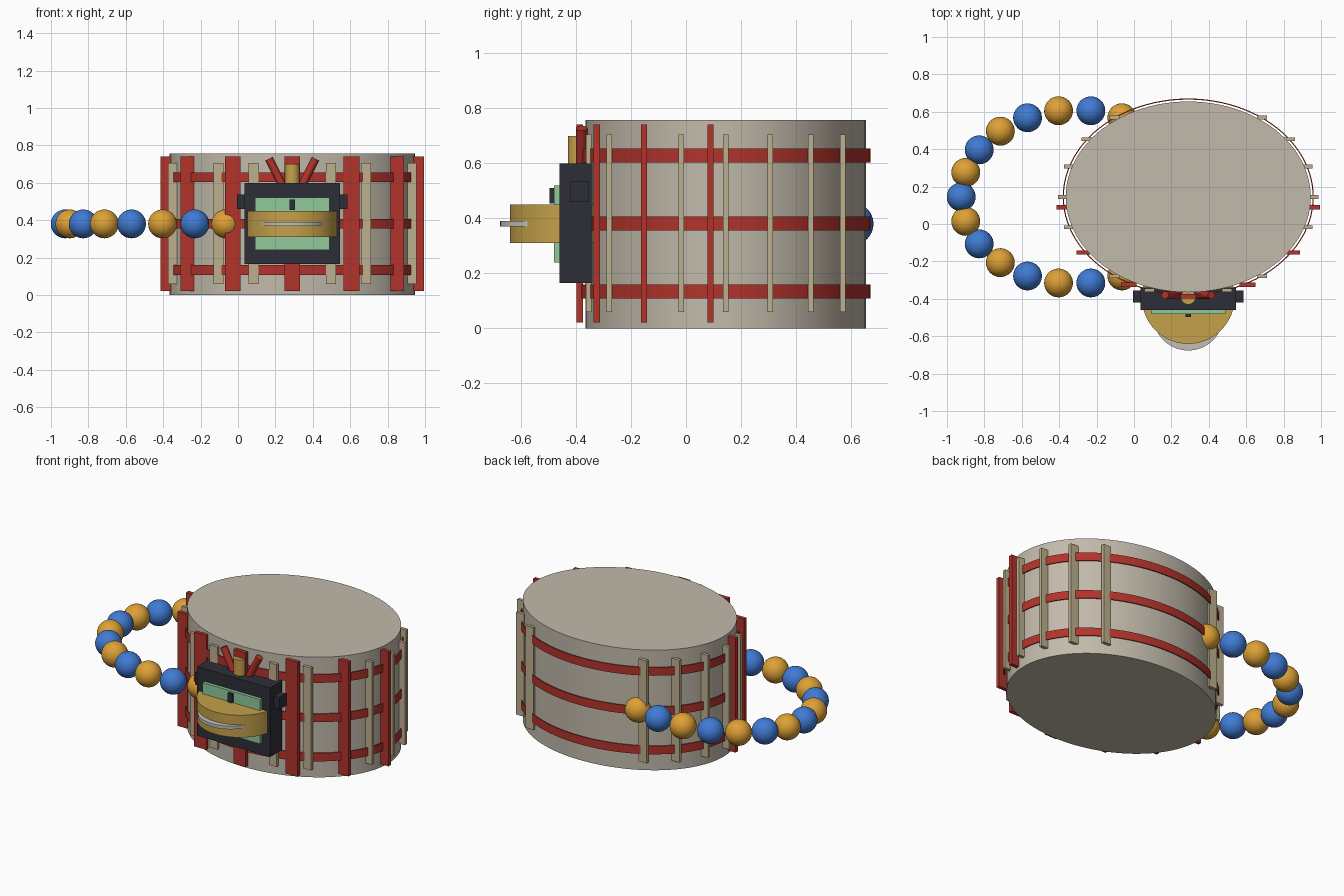
import bpy, bmesh
from math import cos, sin, radians, pi
from mathutils import Matrix, Vector

cube = bpy.data.objects.get("Cube")
if cube:
    bpy.data.objects.remove(cube, do_unlink=True)

CX, CY = 0.29, 0.145      # drum centre
RX, RY = 0.655, 0.51      # drum radii


def material(name, rgb):
    lin = [c / 12.92 if c <= 0.04 else ((c + 0.055) / 1.055) ** 2.4 for c in rgb]
    m = bpy.data.materials.new(name)
    m.use_nodes = True
    m.diffuse_color = (*lin, 1)
    m.node_tree.nodes["Principled BSDF"].inputs["Base Color"].default_value = (*lin, 1)
    return m


STONE = material("pale stone", (0.76, 0.73, 0.67))
RED = material("brick red", (0.70, 0.20, 0.17))
CREAM = material("cream", (0.74, 0.69, 0.56))
DARK = material("charcoal", (0.18, 0.18, 0.22))
GREEN = material("mint green", (0.57, 0.79, 0.61))
GOLD = material("old gold", (0.77, 0.63, 0.29))
SILVER = material("silver", (0.76, 0.75, 0.72))
AMBER = material("amber", (0.87, 0.63, 0.21))
BLUE = material("blue", (0.25, 0.48, 0.83))


def add(name, bm, mat, smooth=False):
    mesh = bpy.data.meshes.new(name)
    bmesh.ops.recalc_face_normals(bm, faces=bm.faces)
    bm.to_mesh(mesh)
    bm.free()
    ob = bpy.data.objects.new(name, mesh)
    bpy.context.collection.objects.link(ob)
    mesh.materials.append(mat)
    if smooth:
        bpy.ops.object.select_all(action="DESELECT")
        bpy.context.view_layer.objects.active = ob
        ob.select_set(True)
        bpy.ops.object.shade_smooth_by_angle(angle=radians(40))
    return ob


def box(name, centre, size, mat):
    bm = bmesh.new()
    bmesh.ops.create_cube(bm, size=1)
    bmesh.ops.transform(bm, verts=bm.verts,
                        matrix=Matrix.Translation(centre) @ Matrix.Diagonal((*size, 1)))
    return add(name, bm, mat)


def cylinder(name, x, y, z0, z1, rx, ry, mat, segments=64):
    bm = bmesh.new()
    bmesh.ops.create_cone(bm, cap_ends=True, segments=segments, radius1=1, radius2=1, depth=1)
    bmesh.ops.transform(bm, verts=bm.verts,
                        matrix=Matrix.Translation((x, y, (z0 + z1) / 2))
                        @ Matrix.Diagonal((rx, ry, z1 - z0, 1)))
    return add(name, bm, mat, True)


def band(name, z0, z1):
    # Thin elliptical hoop standing just clear of the drum wall
    bm = bmesh.new()
    n = 96
    rings = []
    for i in range(n):
        a = 2 * pi * i / n
        rings.append([bm.verts.new((CX + (RX + o) * cos(a), CY + (RY + o) * sin(a), z))
                      for o, z in ((0.01, z0), (0.016, z0), (0.016, z1), (0.01, z1))])
    for i in range(n):
        p, q = rings[i], rings[(i + 1) % n]
        for k in range(4):
            j = (k + 1) % 4
            bm.faces.new((p[k], q[k], q[j], p[j]))
    return add(name, bm, RED, True)


def on_ellipse(angle, offset):
    a = radians(angle)
    return CX + (RX + offset) * cos(a), CY + (RY + offset) * sin(a)


# Drum and its three hoops
cylinder("drum", CX, CY, 0, 0.757, RX, RY, STONE, 96)
for label, z in (("lower", 0.134), ("middle", 0.381), ("upper", 0.629)):
    band(label + "_band", z - 0.026, z + 0.026)

# Cream slats: even spacing, none across the back
for angle in range(-72, 55, 18):
    if angle == -36:
        continue
    for side, a in (("left", angle), ("right", 180 - angle)):
        x, y = on_ellipse(a, 0.015)
        box(f"cream_slat_{side}", (x, y, 0.382), (0.055, 0.02, 0.645), CREAM)

# Tall red slats around the front
for angle, width in ((-90, 0.085), (-62, 0.085), (-34, 0.07), (-6, 0.064)):
    for side, a in (("left", angle), ("right", 180 - angle)):
        if side == "right" and angle == -90:
            continue
        x, y = on_ellipse(a, 0.022)
        box(f"red_slat_{side}", (x, y, 0.381), (width, 0.023, 0.72), RED)

# Front box with side knobs, panel and small hook
box("front_box", (CX, -0.4, 0.382), (0.51, 0.12, 0.435), DARK)
for side, s in (("left", 1), ("right", -1)):
    box(f"{side}_knob", (CX + s * 0.273, -0.388, 0.498), (0.044, 0.066, 0.076), DARK)
box("green_panel", (CX, -0.468, 0.38), (0.4, 0.024, 0.28), GREEN)
box("panel_hook", (CX, -0.486, 0.482), (0.03, 0.022, 0.056), DARK)

# Round gold ledge with a silver disc in its edge
cylinder("gold_ledge", CX, -0.393, 0.31, 0.45, 0.248, 0.248, GOLD)
cylinder("silver_disc", CX, -0.488, 0.37, 0.39, 0.188, 0.188, SILVER)

# Gold stub and two leaning red pegs on top of the box
cylinder("gold_stub", CX, -0.39, 0.59, 0.70, 0.04, 0.04, GOLD, 32)
for side, s in (("left", 1), ("right", -1)):
    low = Vector((CX + s * 0.05, -0.38, 0.58))
    high = Vector((CX + s * 0.124, -0.38, 0.728))
    axis = high - low
    bm = bmesh.new()
    bmesh.ops.create_cone(bm, cap_ends=True, segments=16, radius1=0.021, radius2=0.021,
                          depth=axis.length)
    turn = axis.to_track_quat("Z", "Y").to_matrix().to_4x4()
    bmesh.ops.transform(bm, verts=bm.verts, matrix=Matrix.Translation((low + high) / 2) @ turn)
    add(f"{side}_peg", bm, RED, True)

# Loop of alternating beads at the side
for i in range(-7, 8):
    a = pi + i * 2 * pi / 22
    bm = bmesh.new()
    bmesh.ops.create_uvsphere(bm, u_segments=32, v_segments=16, radius=0.077)
    bmesh.ops.translate(bm, verts=bm.verts,
                        vec=(-0.317 + 0.607 * cos(a), CY + 0.465 * sin(a), 0.38))
    add("bead", bm, AMBER if i % 2 else BLUE, True)
